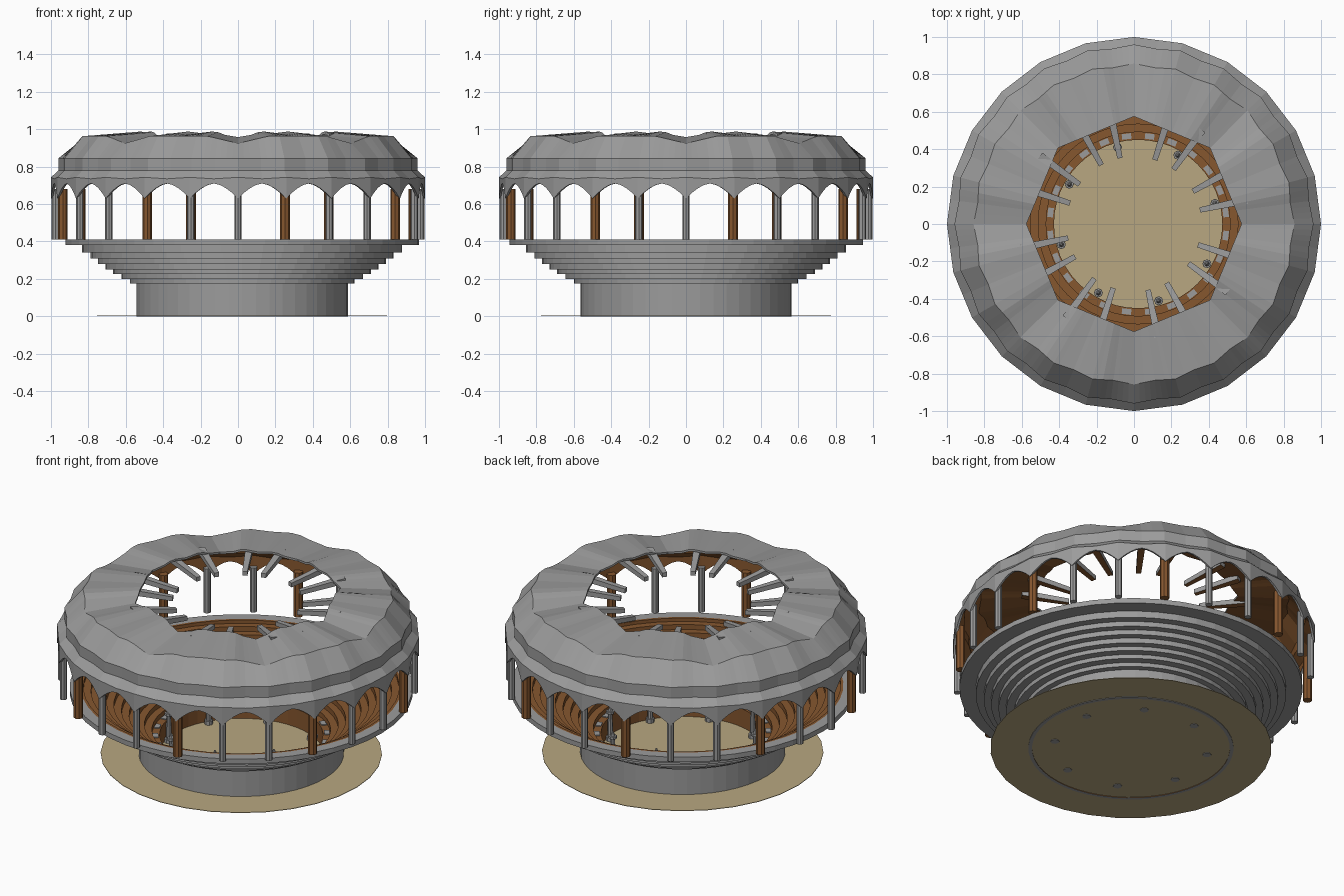
import bpy, bmesh, math
from mathutils import Matrix, Vector

if "Cube" in bpy.data.objects:
    bpy.data.objects.remove(bpy.data.objects["Cube"])

CX = 0.022  # the bowl sits slightly off the roof centre


def mat(name, rgb):
    m = bpy.data.materials.new(name)
    m.diffuse_color = (*rgb, 1)
    m.use_nodes = True
    m.node_tree.nodes["Principled BSDF"].inputs["Base Color"].default_value = m.diffuse_color
    return m


GREY = mat("stone grey", (0.33, 0.33, 0.33))
BROWN = mat("brown wood", (0.24, 0.095, 0.028))
SAND = mat("sand", (0.48, 0.39, 0.22))


def finish(bm, name, mats):
    me = bpy.data.meshes.new(name)
    bm.to_mesh(me)
    bm.free()
    for m in mats:
        me.materials.append(m)
    ob = bpy.data.objects.new(name, me)
    bpy.context.collection.objects.link(ob)
    return ob


def grid(bm, rings, index, closed=False):
    """Skin successive closed rings of points; index(row) gives the material."""
    vs = [[bm.verts.new(p) for p in ring] for ring in rings]
    n = len(vs[0])
    for j in range(len(vs) if closed else len(vs) - 1):
        a, b = vs[j], vs[(j + 1) % len(vs)]
        for i in range(n):
            k = (i + 1) % n
            f = bm.faces.new((a[i], a[k], b[k], b[i]))
            f.material_index = index(j)


def cyl(bm, x, y, z0, z1, r1, r2=None, seg=8):
    m = Matrix.Translation((x, y, (z0 + z1) / 2))
    bmesh.ops.create_cone(bm, cap_ends=True, segments=seg, radius1=r1,
                          radius2=r1 if r2 is None else r2, depth=z1 - z0, matrix=m)


def polar(r, deg, cx=0.0):
    a = math.radians(deg)
    return cx + r * math.cos(a), r * math.sin(a)


# sand floor disc, wider than the base wall
bm = bmesh.new()
cyl(bm, CX, 0, 0.003, 0.006, 0.775, seg=32)
finish(bm, "sand_floor", [SAND])

# bowl: stepped stone outside, stepped wooden seats inside
outer = [(0.545, 0), (0.565, 0), (0.565, 0.175)]
for r, z in [(0.60, 0.20), (0.645, 0.225), (0.69, 0.25), (0.73, 0.28),
             (0.77, 0.31), (0.81, 0.34), (0.855, 0.38), (0.945, 0.41)]:
    outer += [(r, outer[-1][1]), (r, z)]
inner = [(0.885, 0.41), (0.87, 0.41)]
for k in range(9, -1, -1):
    z = 0.12 + 0.03 * k
    inner += [(0.45 + 0.042 * (k + 1), z), (0.45 + 0.042 * k, z)]
inner += [(0.45, 0.008), (0.545, 0.008)]
prof = outer + inner
N = 48
bm = bmesh.new()
grid(bm, [[(*polar(r, 360 * i / N, CX), z) for i in range(N)] for r, z in prof],
     lambda j: 1 if j >= len(outer) else 0, closed=True)
bmesh.ops.recalc_face_normals(bm, faces=bm.faces)
finish(bm, "seating_bowl", [GREY, BROWN])

# pale stone landings set into the lowest seats
bm = bmesh.new()
for k in range(24):
    a = 7.5 + 15 * k
    x, y = polar(0.472, a, CX)
    bmesh.ops.create_cube(bm, size=1, matrix=Matrix.Translation((x, y, 0.122))
                          @ Matrix.Rotation(math.radians(a), 4, 'Z')
                          @ Matrix.Diagonal((0.03, 0.05, 0.008, 1)))
finish(bm, "seat_landings", [GREY])

# small pillars around the arena floor
bm = bmesh.new()
for k in range(8):
    x, y = polar(0.425, 15 + 45 * k, CX)
    cyl(bm, x, y, 0.0, 0.03, 0.024)
    cyl(bm, x, y, 0.03, 0.17, 0.016, 0.013)
    cyl(bm, x, y, 0.17, 0.185, 0.023)
    cyl(bm, x, y, 0.185, 0.21, 0.014, 0.004)
finish(bm, "floor_pillars", [GREY])

# outer colonnade: every third column is wooden and thicker
for name, m, rad, wood in (("stone_columns", GREY, 0.02, False),
                           ("wood_columns", BROWN, 0.026, True)):
    bm = bmesh.new()
    for k in range(24):
        if (k % 3 == 1) == wood:
            x, y = polar(0.996 - rad, 15 * k)
            cyl(bm, x, y, 0.41, 0.68, rad)
    finish(bm, name, [m])

# roof shell: scalloped arches, ledge, rippled slope, octagonal opening
BAY = 8
M = 24 * BAY


def chord(deg, step):
    d = (deg % step) - step / 2
    return math.cos(math.radians(step / 2)) / math.cos(math.radians(d))


def roof_ring(row, t):
    pts = []
    for i in range(M):
        a = 360 * i / M
        u = (i % BAY) / BAY                      # 0 at a column, 0.5 mid-bay
        dip = max(0, 1 - abs(((a + 22.5) % 45) - 22.5) / 11) # valleys at 45 degrees
        fold = 0.008 * abs(2 * u - 1)
        s = chord(a, 15)
        arch = 0.63 + 0.08 * (1 - abs(2 * u - 1) ** 1.7)
        r, z = [(1.0 * s, arch), (1.0 * s, 0.735 + fold), (0.952 * s + fold, 0.78),
                (0.952 * s + fold, 0.845), (0.85 * s + fold, 0.963 - 0.038 * dip),
                (0.575 * chord(a, 45), 0.98 - 0.03 * dip + fold)][row]
        if t:                                    # inner skin
            r, z = (r - t, z) if row < 4 else (r, z - t)
            if row == 3:
                z -= t
        pts.append((*polar(r, a), z))
    return pts


bm = bmesh.new()
rings = [roof_ring(j, 0) for j in range(6)] + [roof_ring(j, 0.012) for j in range(5, -1, -1)]
grid(bm, rings, lambda j: 1 if 5 < j < 11 else 0, closed=True)
bmesh.ops.recalc_face_normals(bm, faces=bm.faces)
finish(bm, "roof", [GREY, BROWN])

# beams reaching into the opening, wooden underneath
bm = bmesh.new()
for q in range(4):
    for a in (12, 29, 54, 72):
        ang = a + 90 * q
        p0, p1 = Vector((0.62, 0, 0.962)), Vector((0.36, 0, 0.925))
        m = Matrix.Rotation(math.radians(ang), 4, 'Z')
        vs = []
        for p, w, h in ((p0, 0.021, 0.016), (p1, 0.014, 0.013)):
            vs.append([bm.verts.new(m @ (p + Vector((0, y * w, z * h))))
                       for y, z in ((-1, -1), (1, -1), (1, 1), (-1, 1))])
        for i in range(4):
            k = (i + 1) % 4
            f = bm.faces.new((vs[0][i], vs[0][k], vs[1][k], vs[1][i]))
            f.material_index = 1 if i == 0 else 0
        bm.faces.new(vs[0])
        bm.faces.new(vs[1])
bmesh.ops.recalc_face_normals(bm, faces=bm.faces)
finish(bm, "roof_beams", [GREY, BROWN])
